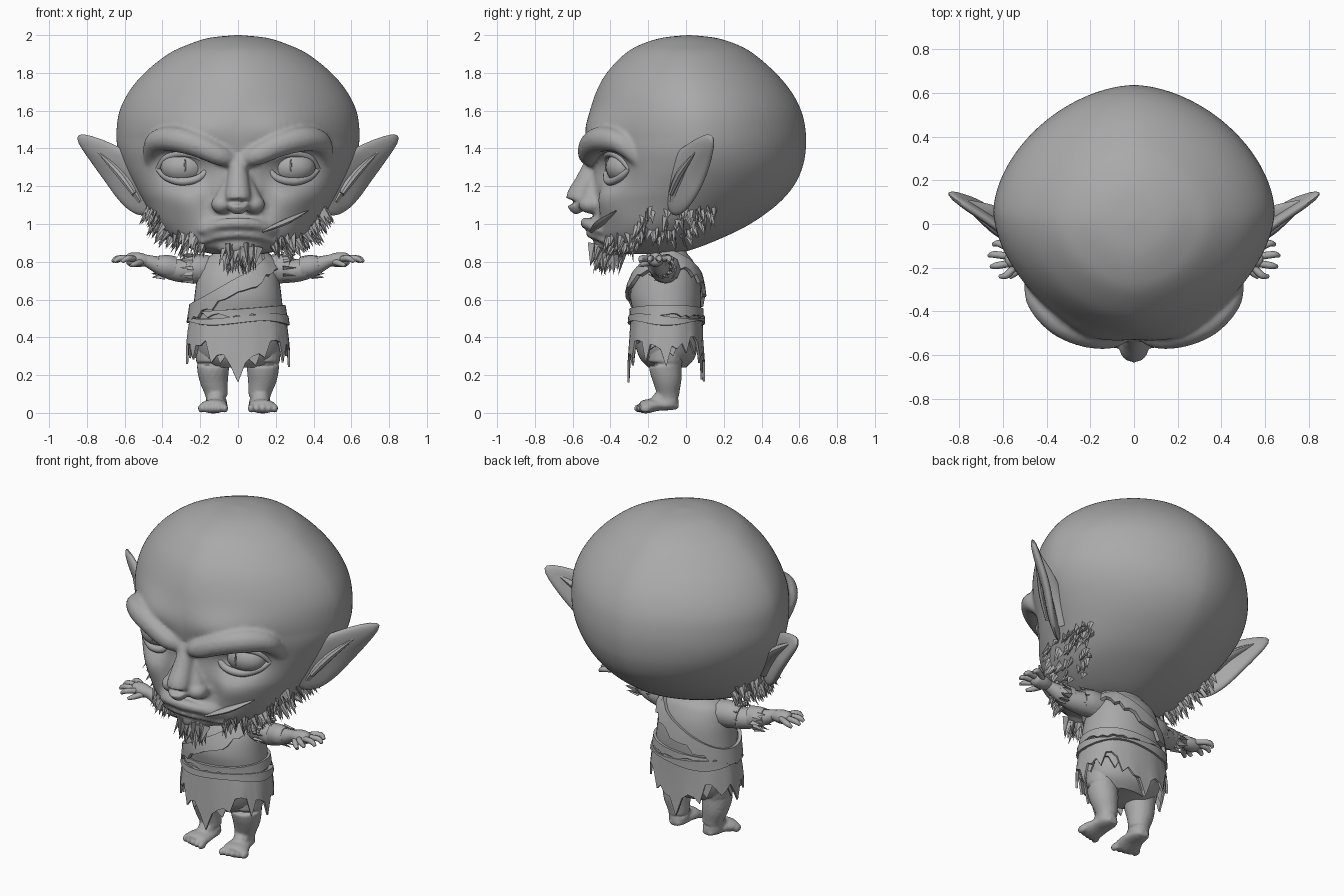
import bpy, bmesh, math, random
from mathutils import Vector, Matrix

random.seed(4)
old = bpy.data.objects.get("Cube")
if old:
    bpy.data.objects.remove(old)

clay = bpy.data.materials.new("clay grey")
clay.use_nodes = True
clay.diffuse_color = (0.4, 0.4, 0.4, 1)
clay.node_tree.nodes["Principled BSDF"].inputs["Base Color"].default_value = (0.4, 0.4, 0.4, 1)


def make(name, bm, angle=40, mods=()):
    """Turn a bmesh into a shaded object, applying (type, settings) modifiers."""
    bmesh.ops.recalc_face_normals(bm, faces=bm.faces)
    me = bpy.data.meshes.new(name)
    bm.to_mesh(me)
    bm.free()
    ob = bpy.data.objects.new(name, me)
    bpy.context.collection.objects.link(ob)
    me.materials.append(clay)
    bpy.ops.object.select_all(action='DESELECT')
    ob.select_set(True)
    bpy.context.view_layer.objects.active = ob
    for kind, settings in mods:
        m = ob.modifiers.new(kind.title(), kind)
        for k, v in settings.items():
            setattr(m, k, v)
        bpy.ops.object.modifier_apply(modifier=m.name)
    bpy.ops.object.shade_smooth_by_angle(angle=math.radians(angle))


def spline(pts, n):
    """Smooth curve through tuples of any size, n steps per span."""
    out = []
    for i in range(len(pts) - 1):
        a, b, c, d = (pts[max(0, min(len(pts) - 1, j))] for j in (i - 1, i, i + 1, i + 2))
        for k in range(n):
            t = k / n
            out.append([q + t * (r - p) / 2 + t * t * (p - 2.5 * q + 2 * r - s / 2)
                        + t ** 3 * (1.5 * (q - r) + (s - p) / 2) for p, q, r, s in zip(a, b, c, d)])
    return out + [list(pts[-1])]


def skin(bm, rings, closed_ends=True):
    rows = [[bm.verts.new(p) for p in ring] for ring in rings]
    n = len(rows[0])
    for r, s in zip(rows, rows[1:]):
        for i in range(n):
            bm.faces.new((r[i], r[(i + 1) % n], s[(i + 1) % n], s[i]))
    if closed_ends:
        bm.faces.new(rows[0])
        bm.faces.new(rows[-1][::-1])


def tube(bm, pts, sides=12, flat=1.0):
    """Tapered tube through (x, y, z, radius)."""
    path = spline(pts, 5)
    rings = []
    for i, p in enumerate(path):
        d = Vector(path[min(i + 1, len(path) - 1)][:3]) - Vector(path[max(i - 1, 0)][:3])
        q = d.to_track_quat('Z', 'Y')
        angs = [math.tau * k / sides for k in range(sides)]
        rings.append([Vector(p[:3]) + q @ Vector((p[3] * math.cos(a), p[3] * flat * math.sin(a), 0)) for a in angs])
    skin(bm, rings)


def ball(bm, loc, size):
    m = Matrix.Translation(loc) @ Matrix.Diagonal((*size, 1))
    bmesh.ops.create_uvsphere(bm, u_segments=24, v_segments=16, radius=1, matrix=m)


def flip(pts):
    return [(-p[0], *p[1:]) for p in pts]


def around(table, z, a, off=0.0, skull=False):
    """Point on a body of (z, front, back, half width) rings; a = 0 is the front."""
    _, front, back, half = min(table, key=lambda row: abs(row[0] - z))
    s, c = math.sin(a), math.cos(a)
    # The skull is slightly diamond-shaped from above, the face and torso fuller
    e = 0.93
    if skull:
        e = 1.14 if c < 0 else 0.93 + 0.21 * max(0, min(1, (z - 1.15) / .3))
    s, c = (math.copysign(abs(v) ** e, v) for v in (s, c))
    return Vector(((half + off) * s, (front + back) / 2 - ((back - front) / 2 + off) * c, z))


# Head: lofted skull and face, eye sockets and cheeks pushed in or out
head = spline([(2.0, .0, .03, .015), (1.985, -.13, .16, .155), (1.95, -.24, .27, .265), (1.9, -.325, .36, .37),
               (1.8, -.42, .475, .495), (1.7, -.475, .558, .578), (1.6, -.505, .61, .627), (1.5, -.52, .633, .643),
               (1.4, -.515, .635, .638), (1.3, -.5, .617, .605), (1.2, -.495, .57, .553), (1.1, -.49, .48, .493),
               (1.0, -.49, .34, .43), (.93, -.48, .2, .36), (.87, -.45, .05, .25), (.84, -.38, -.06, .13)], 6)
bumps = [(.28, 1.29, .13, .09, .08), (.25, 1.49, .2, .11, -.045), (.3, 1.12, .11, .09, -.03), (.16, 1.12, .04, .1, .02)]
bm = bmesh.new()
rings = []
for row in head:
    ring = [around([row], row[0], math.tau * k / 96, skull=True) for k in range(96)]
    for p in ring:
        if p.y < -.1:
            p.y += sum(d * math.exp(-((abs(p.x) - x) / rx) ** 2 - ((p.z - z) / rz) ** 2) for x, z, rx, rz, d in bumps)
    rings.append(ring)
skin(bm, rings)
# Brows, nose, mouth and chin fused into the head
brow = [(.02, -.485, 1.335, .035), (.1, -.515, 1.365, .055), (.22, -.5, 1.42, .065), (.34, -.445, 1.45, .068),
        (.43, -.355, 1.435, .06), (.455, -.27, 1.365, .048), (.445, -.2, 1.27, .035)]
tube(bm, brow)
tube(bm, flip(brow))
tube(bm, [(0, -.44, 1.42, .045), (0, -.495, 1.32, .045), (0, -.53, 1.22, .06), (0, -.57, 1.125, .068), (0, -.55, 1.065, .04)])
for s in (-1, 1):
    ball(bm, (s * .085, -.505, 1.105), (.058, .065, .05))
    tube(bm, [(s * .02, -.48, 1.28, .03), (s * .07, -.5, 1.14, .05)])
ball(bm, (0, -.42, .98), (.22, .1, .09))
ball(bm, (0, -.41, .89), (.12, .08, .065))
for z, y, r in ((1.005, -.53, .03), (.948, -.505, .024)):
    lip = [(0, y, z, r), (.1, y + .025, z - .01, r * .9), (.2, y + .085, z - .045, r * .5)]
    tube(bm, flip(lip[:0:-1]) + lip)
make("head", bm, 60, [('REMESH', dict(mode='VOXEL', voxel_size=.012)), ('SMOOTH', dict(factor=.5, iterations=4))])

# Cheek fold on the left of the mouth
bm = bmesh.new()
tube(bm, [(.13, -.5, .96, .012), (.25, -.45, 1.01, .03), (.37, -.37, 1.07, .004)], flat=.5)
make("cheek_fold", bm)

# Eyes, slit pupils and lids
for side, s in (("left", 1), ("right", -1)):
    bm = bmesh.new()
    ball(bm, (s * .285, -.325, 1.3), (.125, .1, .09))
    make(side + "_eye", bm)
    bm = bmesh.new()
    ball(bm, (s * .28, -.423, 1.31), (.005, .005, .035))
    make(side + "_pupil", bm)
    bm = bmesh.new()
    for up in (1, -1):
        tube(bm, [(s * .15, -.415, 1.3, .015), (s * .21, -.42, 1.3 + up * .058, .02),
                  (s * .3, -.395, 1.3 + up * .075, .022), (s * .38, -.345, 1.3 + up * .05, .02),
                  (s * .425, -.3, 1.29, .012)], sides=10)
    make(side + "_eyelids", bm)

# Pointed ears: hollow inner side, thick back and an inner ridge
outline = [(.94, .13, 1.52), (.68, -.03, 1.43), (.56, -.13, 1.35), (.49, -.17, 1.2), (.47, -.14, 1.06),
           (.54, -.08, 1.02), (.64, -.01, 1.09), (.72, .06, 1.21), (.83, .11, 1.36)]
for side, s in (("left", 1), ("right", -1)):
    bm = bmesh.new()
    f = bm.faces.new([bm.verts.new((s * x, y, z)) for x, y, z in outline])
    f.normal_update()
    bmesh.ops.inset_region(bm, faces=[f], thickness=.03)
    bmesh.ops.inset_region(bm, faces=[f], thickness=.012)
    bmesh.ops.translate(bm, verts=f.verts, vec=(-s * .03, .035, 0))
    bmesh.ops.poke(bm, faces=[f])
    make(side + "_ear", bm, 45, [('SOLIDIFY', dict(thickness=.045, offset=0)), ('SUBSURF', dict(levels=2))])
    bm = bmesh.new()
    tube(bm, [(s * .5, -.04, 1.12, .05), (s * .57, -.01, 1.23, .06), (s * .66, .045, 1.33, .045), (s * .78, .1, 1.42, .015)],
         flat=.6)
    make(side + "_ear_back", bm)
    bm = bmesh.new()
    tube(bm, [(s * .55, -.08, 1.16, .015), (s * .63, -.03, 1.27, .022), (s * .74, .05, 1.38, .006)], sides=8)
    make(side + "_ear_ridge", bm)


def tuft(bm, base, direction, length, width):
    q = direction.to_track_quat('Z', 'Y') @ Matrix.Rotation(random.random() * 6, 3, 'Z').to_quaternion()
    m = Matrix.Translation(base + direction.normalized() * length * .35) @ q.to_matrix().to_4x4()
    m = m @ Matrix.Diagonal((1, .45, 1, 1))
    bmesh.ops.create_cone(bm, segments=4, radius1=width, radius2=0, depth=length, matrix=m, cap_ends=True)


# Beard: side whiskers, jaw fringe and goatee
for name, count, lo, hi, z0, z1, size, out in (("side_whiskers", 75, 1.15, 2.05, .91, 1.09, .085, .6),
                                               ("jaw_fringe", 26, .6, 1.25, .87, .95, .09, .4),
                                               ("goatee", 24, 0, .35, .84, .88, .12, .2)):
    bm = bmesh.new()
    for i in range(count):
        for s in (-1, 1):
            a, z = s * random.uniform(lo, hi), random.uniform(z0, z1)
            p = around(head, z, a, random.uniform(-.06, .04) if name == "goatee" else -.003, skull=True)
            d = Vector((math.sin(a) * out, -math.cos(a) * out, -1)) + Vector(random.uniform(-.25, .25) for _ in range(3))
            tuft(bm, p, d, size * random.uniform(.7, 1.3), size * .28)
    make(name, bm, 20)

# Torso and neck
torso = spline([(.24, -.2, 0, .14), (.3, -.25, .05, .21), (.42, -.28, .07, .245), (.52, -.28, .075, .24), (.62, -.295, .08, .23),
                (.72, -.275, .07, .215), (.8, -.23, .04, .185), (.86, -.2, 0, .12), (.95, -.2, 0, .12)], 6)
bm = bmesh.new()
skin(bm, [[around([r], r[0], math.tau * k / 40) for k in range(40)] for r in torso])
make("torso", bm)


def band(name, n, top, bottom, off_top, off_bottom, thick):
    """Cloth strip around the torso between two height rules."""
    bm = bmesh.new()
    rings = [[], [], []]
    for i in range(n):
        a = math.tau * i / n
        hi, lo = top(a), bottom(a, i)
        for k, ring in enumerate(rings):
            z = hi + (lo - hi) * k / 2
            p = around(torso, max(z, .42), a, off_top + (off_bottom - off_top) * k / 2)
            p.z = z
            ring.append(p)
    skin(bm, rings, False)
    make(name, bm, 30, [('SOLIDIFY', dict(thickness=thick, offset=0))])


# Ragged clothes: long tails front and back, high over the thighs
def rag(a, i):
    base = .36 - .13 * abs(math.cos(a)) ** 8 - .05 * abs(math.sin(a)) ** 6
    return base - (random.uniform(.02, .08) if i % 4 == 0 else random.uniform(-.06, 0))


band("skirt", 48, lambda a: .5, rag, .008, .025, .012)
band("skirt_under", 36, lambda a: .48, lambda a, i: rag(a, i + 2) + .02, .004, .012, .01)
band("belt", 48, lambda a: .51 + .015 * math.sin(a * 2), lambda a, i: .475 + .012 * math.sin(a * 3), .016, .018, .02)
band("waist_wrap", 48, lambda a: .55 + .02 * math.sin(a), lambda a, i: .515 + random.uniform(-.012, .012), .008, .012, .015)
band("sash", 48, lambda a: .715 + .14 * math.sin(a), lambda a, i: .63 + .14 * math.sin(a) + random.uniform(-.02, .02),
     .012, .018, .02)

# Limbs, mirrored left and right
tips = [(.645, -.095), (.665, -.145), (.655, -.195), (.615, -.24)]
for side, s in (("left", 1), ("right", -1)):
    def limb(name, paths, **kw):
        bm = bmesh.new()
        for path in paths:
            tube(bm, path if s > 0 else flip(path), **kw)
        make(side + name, bm, 50)

    limb("_arm", [[(.12, -.1, .75, .075), (.22, -.11, .755, .07), (.32, -.13, .755, .06), (.4, -.145, .775, .05),
                   (.48, -.16, .805, .032), (.5, -.16, .81, .03)]])
    limb("_hand", [[(.47, -.16, .805, .028), (.52, -.16, .81, .042), (.57, -.16, .812, .04), (.59, -.16, .812, .025)]], flat=.9)
    limb("_fingers", [[(.55, -.16 + (y + .16) * .5, .815, .016), (x - .03, y + .005, .818, .016), (x, y, .8, .009)]
                      for x, y in tips] + [[(.51, -.18, .8, .018), (.54, -.22, .79, .016), (.57, -.245, .78, .009)]], sides=8)
    limb("_sleeve", [[(.16, -.1, .76, .075), (.23, -.11, .765, .078), (.28, -.12, .76, .07)],
                     [(.34, -.135, .768, .062), (.39, -.145, .778, .06), (.43, -.15, .788, .046)]], sides=9)
    bm = bmesh.new()
    for i in range(10):
        a = math.tau * i / 10
        for x, r in ((.25, .065), (.4, .045)):
            p = Vector((s * x, -.125 + r * math.cos(a), .768 + r * math.sin(a)))
            tuft(bm, p, Vector((s, .15 * math.cos(a), .15 * math.sin(a))), .07, .025)
    make(side + "_sleeve_rags", bm, 20)
    # Leg and foot fused together
    bm = bmesh.new()
    tube(bm, flip([(-s * x, y, z, r) for x, y, z, r in (
        (.115, -.1, .44, .1), (.128, -.105, .34, .1), (.132, -.11, .25, .088), (.128, -.1, .18, .078),
        (.115, -.095, .1, .06), (.115, -.095, .035, .055))]), sides=16)
    tube(bm, [(s * x, y, z, r) for x, y, z, r in (
        (.11, -.04, .035, .03), (.112, -.08, .04, .052), (.118, -.15, .042, .064), (.13, -.21, .034, .075),
        (.133, -.24, .028, .06))], sides=14, flat=.5)
    tube(bm, [(s * .115, -.1, .1, .05), (s * .12, -.15, .055, .045), (s * .125, -.19, .04, .03)])
    for i in range(5):
        ball(bm, (s * (.07 + .031 * i), -.245 + .008 * i, .024), (.018, .03, .023))
    make(side + "_leg", bm, 50, [('REMESH', dict(mode='VOXEL', voxel_size=.008)), ('SMOOTH', dict(factor=.5, iterations=3))])
